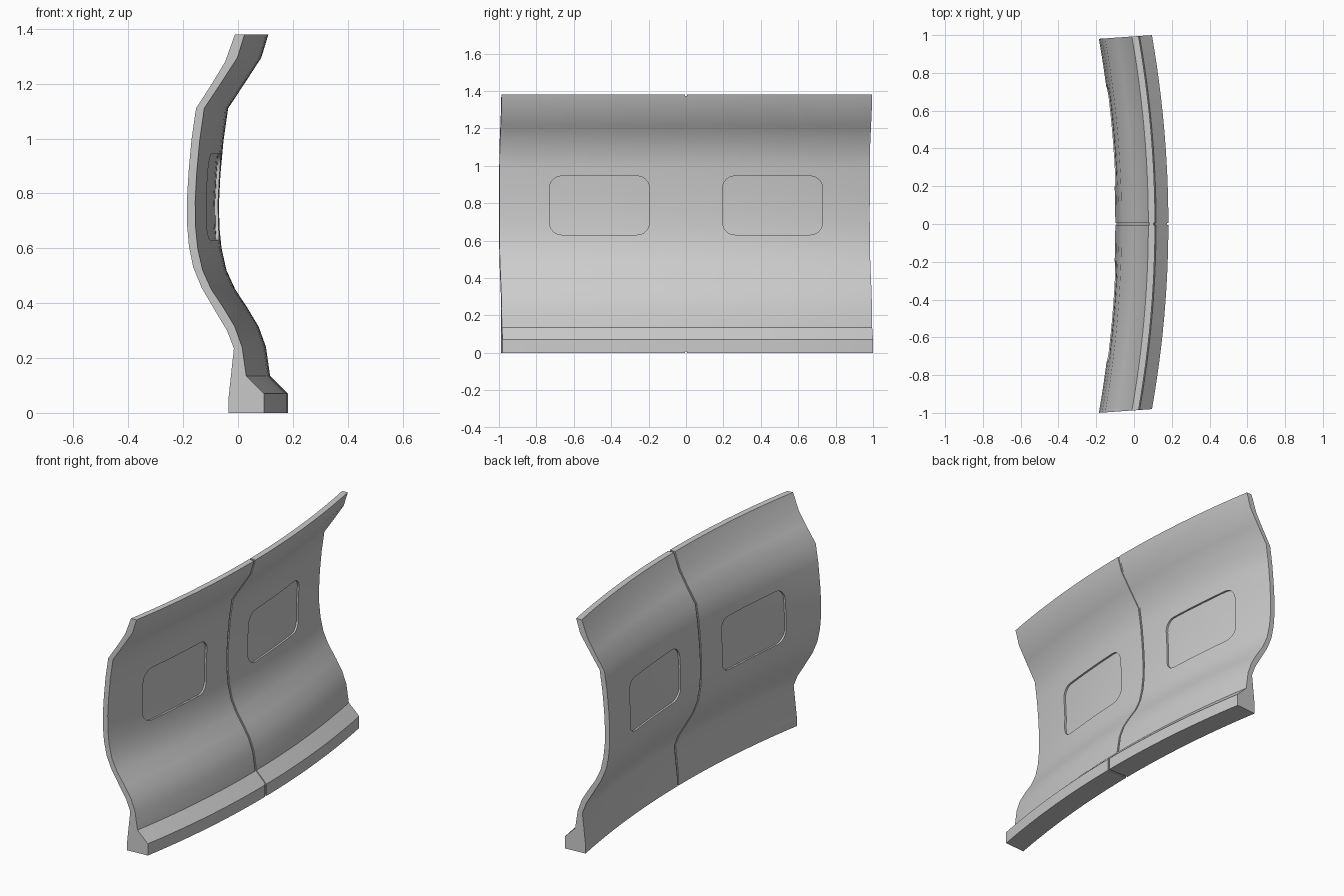
import bpy, bmesh, math

if "Cube" in bpy.data.objects:
    bpy.data.objects.remove(bpy.data.objects["Cube"])

# Cross-section (x, z) at the middle of the wall: bowed face, then hollow face
FRONT = [(0.182, 0), (0.182, 0.07), (0.117, 0.135), (0.102, 0.24), (0.075, 0.315), (0.036, 0.38),
         (-0.01, 0.45), (-0.042, 0.52), (-0.06, 0.60), (-0.068, 0.68), (-0.069, 0.77),
         (-0.064, 0.87), (-0.053, 0.99), (-0.036, 1.11), (0.03, 1.21), (0.085, 1.295), (0.111, 1.38)]
BACK = [(0.052, 0), (0.052, 0.05), (0.072, 0.235), (0.047, 0.30), (0.005, 0.37), (-0.045, 0.455),
        (-0.076, 0.53), (-0.092, 0.61), (-0.099, 0.69), (-0.099, 0.78),
        (-0.093, 0.88), (-0.082, 1.00), (-0.066, 1.11), (-0.005, 1.205), (0.04, 1.28), (0.076, 1.38)]
HEIGHT, HALF = 1.38, 0.99


def sweep(name, y0, y1, steps, inset=0.0, trim=0.0):
    """Sweep the section along the bowed wall; inset thins it."""
    prof = [(x - inset, z) for x, z in FRONT] + [(x + inset, z) for x, z in reversed(BACK)]
    prof = [(x, min(max(z, trim), HEIGHT - trim)) for x, z in prof]
    bm = bmesh.new()
    rings = []
    for i in range(steps + 1):
        y = y0 + (y1 - y0) * i / steps
        t = y / HALF
        rings.append([bm.verts.new((x - 0.087 * t * t, y + 0.07 * (x - 0.04) * abs(t), z))
                      for x, z in prof])
    n = len(prof)
    for a, b in zip(rings, rings[1:]):
        for j in range(n):
            k = (j + 1) % n
            bm.faces.new((a[j], a[k], b[k], b[j]))
    bm.faces.new(rings[0])
    bm.faces.new(rings[-1])
    return finish(name, bm)


def finish(name, bm):
    bmesh.ops.recalc_face_normals(bm, faces=bm.faces)
    me = bpy.data.meshes.new(name)
    bm.to_mesh(me)
    bm.free()
    ob = bpy.data.objects.new(name, me)
    bpy.context.collection.objects.link(ob)
    return ob


def window_cutter(name, yc, grow=0.0):
    """Rounded rectangle prism running along x."""
    hw, hh, r = 0.267 + grow, 0.157 + grow, 0.065
    bm = bmesh.new()
    pts = []
    for q, (sy, sz) in enumerate([(1, 1), (-1, 1), (-1, -1), (1, -1)]):
        for i in range(7):
            a = math.pi / 2 * (q + i / 6)
            pts.append((yc + sy * (hw - r) + r * math.cos(a), 0.788 + sz * (hh - r) + r * math.sin(a)))
    face = bm.faces.new([bm.verts.new((-0.5, y, z)) for y, z in pts])
    ext = bmesh.ops.extrude_face_region(bm, geom=[face])
    bmesh.ops.translate(bm, vec=(1, 0, 0),
                        verts=[v for v in ext['geom'] if isinstance(v, bmesh.types.BMVert)])
    ob = finish(name, bm)
    ob.hide_render = True
    return ob


def boolean(ob, cutter, op):
    mod = ob.modifiers.new("cut", 'BOOLEAN')
    mod.object, mod.operation, mod.solver = cutter, op, 'EXACT'
    bpy.context.view_layer.objects.active = ob
    bpy.ops.object.modifier_apply(modifier=mod.name)
    bpy.data.objects.remove(cutter)


def smooth(ob):
    bpy.ops.object.select_all(action='DESELECT')
    ob.select_set(True)
    bpy.context.view_layer.objects.active = ob
    bpy.ops.object.shade_smooth_by_angle(angle=math.radians(30))


for side, s in (("left", -1), ("right", 1)):
    yc = s * 0.463
    # Wall panel with a window opening
    panel = sweep(side + "_wall_panel", s * 0.006, s * HALF, 12)
    boolean(panel, window_cutter("opening", yc), 'DIFFERENCE')
    smooth(panel)
    # Recessed window pane, following the wall curve
    pane = sweep(side + "_window_pane", s * 0.006, s * HALF, 12, inset=0.011)
    boolean(pane, window_cutter("pane_outline", yc, 0.002), 'INTERSECT')
    smooth(pane)

# Recessed seal between the two panels
smooth(sweep("centre_seal", -0.007, 0.007, 1, inset=0.007, trim=0.006))
